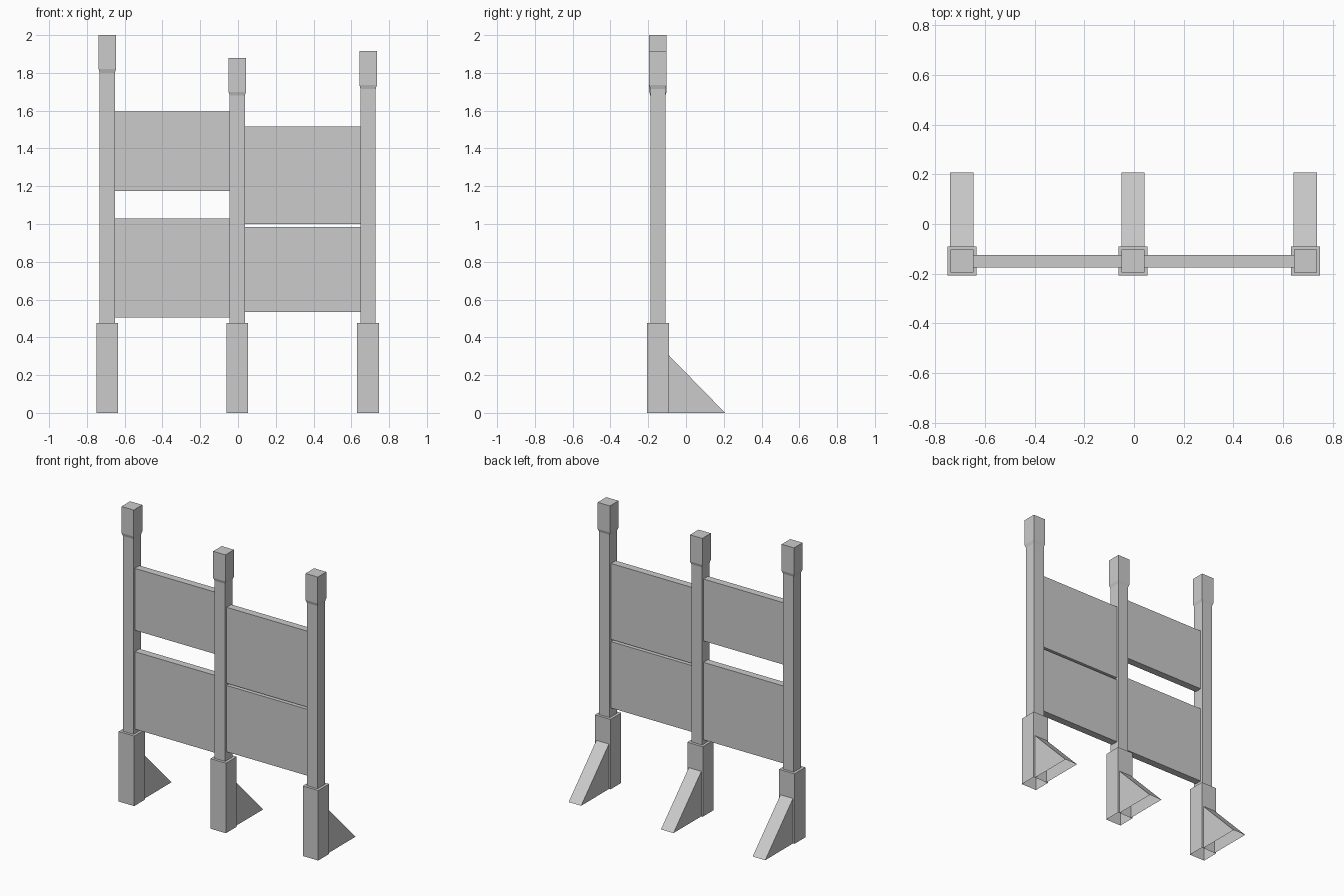
import bpy
import bmesh

cube = bpy.data.objects.get("Cube")
if cube:
    bpy.data.objects.remove(cube, do_unlink=True)

grey = bpy.data.materials.new("plain_grey")
grey.use_nodes = True
colour = (0.6, 0.6, 0.6, 1)
grey.diffuse_color = colour
grey.node_tree.nodes["Principled BSDF"].inputs["Base Color"].default_value = colour

FENCE_Y = -0.149      # centre line of posts and panels
POST = 0.04           # half widths
CAP = 0.046
SLEEVE = 0.058
SLEEVE_TOP = 0.475


def finish(name, bm):
    bmesh.ops.recalc_face_normals(bm, faces=bm.faces)
    mesh = bpy.data.meshes.new(name)
    bm.to_mesh(mesh)
    bm.free()
    mesh.materials.append(grey)
    obj = bpy.data.objects.new(name, mesh)
    bpy.context.collection.objects.link(obj)


def square_column(name, x, sections, open_bottom=False):
    """Stack of square rings, each given as (half width, height)."""
    bm = bmesh.new()
    rings = []
    for h, z in sections:
        corners = ((-h, -h), (h, -h), (h, h), (-h, h))
        rings.append([bm.verts.new((x + dx, FENCE_Y + dy, z)) for dx, dy in corners])
    for low, high in zip(rings, rings[1:]):
        for i in range(4):
            j = (i + 1) % 4
            bm.faces.new((low[i], low[j], high[j], high[i]))
    bm.faces.new(rings[-1])
    if not open_bottom:
        bm.faces.new(rings[0])
    finish(name, bm)


def panel(name, x0, x1, z0, z1):
    bm = bmesh.new()
    bmesh.ops.create_cube(bm, size=1)
    bmesh.ops.scale(bm, vec=(x1 - x0, 0.05, z1 - z0), verts=bm.verts)
    bmesh.ops.translate(bm, vec=((x0 + x1) / 2, FENCE_Y, (z0 + z1) / 2), verts=bm.verts)
    finish(name, bm)


def brace(name, x):
    """Sloping wedge behind a sleeve, open underneath."""
    bm = bmesh.new()
    front, back = FENCE_Y + SLEEVE, 0.207
    sides = []
    for sx in (x - 0.047, x + 0.047):
        profile = ((front, 0), (back, 0), (front, 0.305))
        sides.append([bm.verts.new((sx, y, z)) for y, z in profile])
    a, b = sides
    bm.faces.new(a)
    bm.faces.new(b)
    for i, j in ((1, 2), (2, 0)):
        bm.faces.new((a[i], a[j], b[j], b[i]))
    finish(name, bm)


# Posts with thicker heads, ground sleeves and rear braces
posts = {"right": (-0.692, 2.0), "middle": (-0.004, 1.88), "left": (0.689, 1.915)}
for side, (x, top) in posts.items():
    square_column(side + "_post", x, [(POST, SLEEVE_TOP), (POST, top - 0.2),
                                      (CAP, top - 0.18), (CAP, top)])
    square_column(side + "_sleeve", x, [(SLEEVE, 0), (SLEEVE, SLEEVE_TOP)], True)
    brace(side + "_brace", x)

# Panels between the posts
right_x, middle_x, left_x = (x for x, top in posts.values())
panel("right_upper_panel", right_x + POST, middle_x - POST, 1.175, 1.595)
panel("right_lower_panel", right_x + POST, middle_x - POST, 0.505, 1.03)
panel("left_upper_panel", middle_x + POST, left_x - POST, 1.0, 1.515)
panel("left_lower_panel", middle_x + POST, left_x - POST, 0.535, 0.985)
